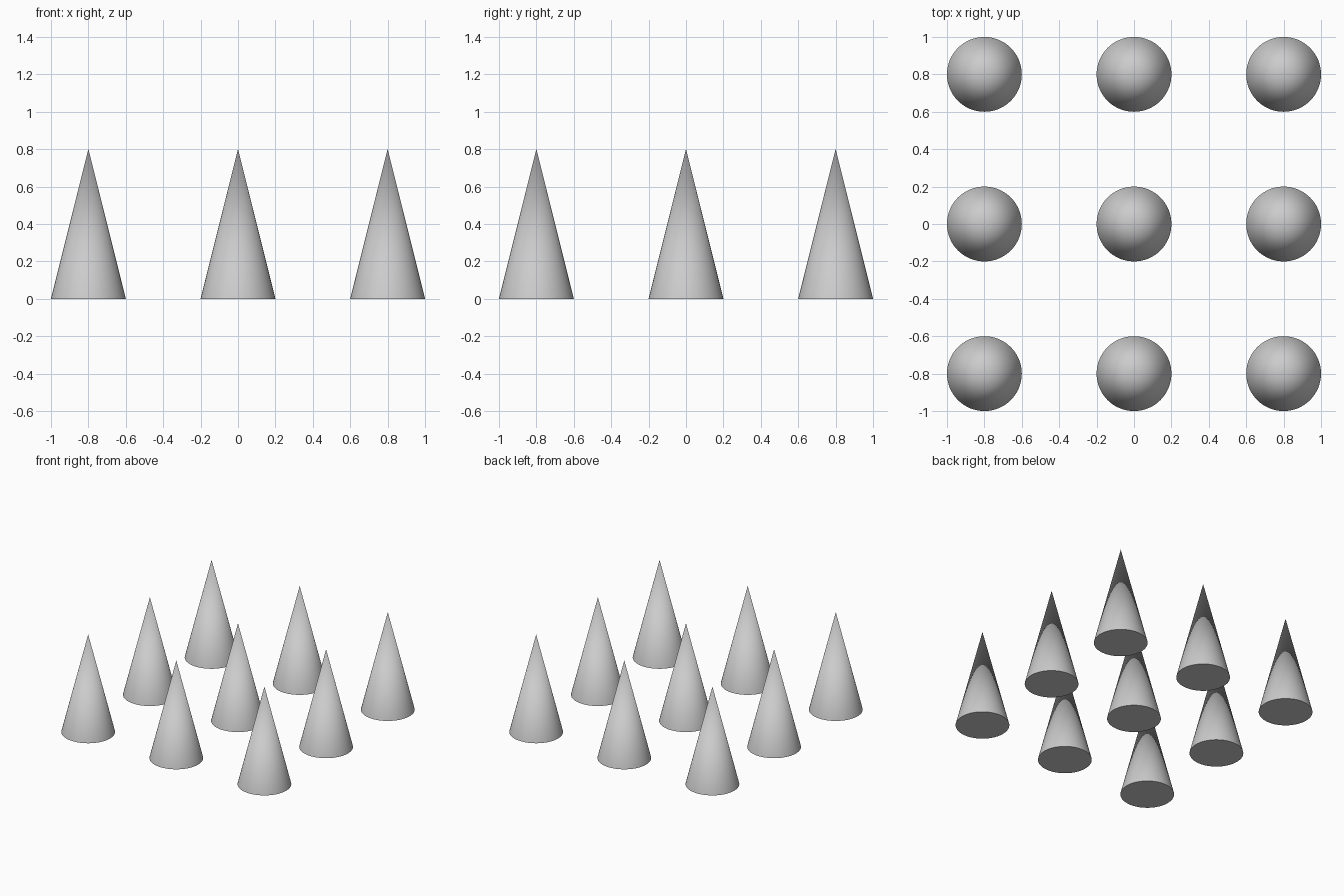
import bpy
import math

if "Cube" in bpy.data.objects:
    bpy.data.objects.remove(bpy.data.objects["Cube"])

SPACING, RADIUS, HEIGHT = 0.8, 0.2, 0.8


def add_cone(name, x, y):
    bpy.ops.mesh.primitive_cone_add(vertices=64, radius1=RADIUS, radius2=0,
                                    depth=HEIGHT, location=(x, y, HEIGHT / 2))
    cone = bpy.context.object
    cone.name = name
    bpy.ops.object.shade_smooth_by_angle(angle=math.radians(30))


# Three by three grid of cones
for row, j in (("front", -1), ("middle", 0), ("back", 1)):
    for column, i in (("left", -1), ("center", 0), ("right", 1)):
        add_cone(f"cone_{row}_{column}", i * SPACING, j * SPACING)
